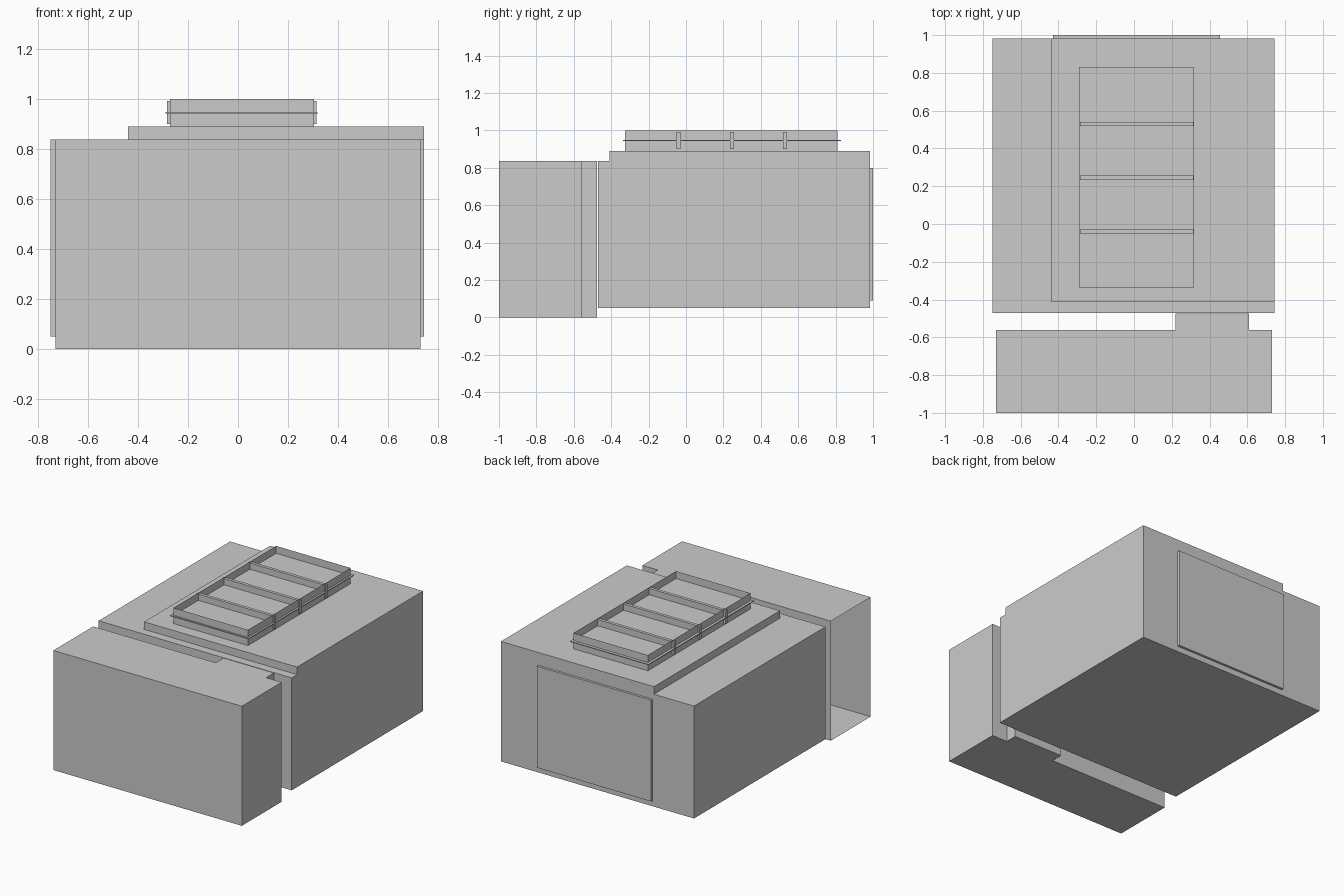
import bpy, bmesh

if "Cube" in bpy.data.objects:
    bpy.data.objects.remove(bpy.data.objects["Cube"])

glass = bpy.data.materials.new("pale_glass")
glass.diffuse_color = (0.9, 0.9, 0.9, 1)
glass.use_nodes = True
glass.node_tree.nodes["Principled BSDF"].inputs["Base Color"].default_value = glass.diffuse_color


def finish(name, bm, mat=None):
    me = bpy.data.meshes.new(name)
    bm.to_mesh(me)
    bm.free()
    ob = bpy.data.objects.new(name, me)
    bpy.context.collection.objects.link(ob)
    if mat:
        me.materials.append(mat)
    return ob


def extrude_outline(name, pts, z0, z1, mat=None, open_dirs=()):
    """Extrude a plan outline; drop faces looking along open_dirs."""
    bm = bmesh.new()
    base = bm.faces.new([bm.verts.new((x, y, z0)) for x, y in pts])
    top = bmesh.ops.extrude_face_region(bm, geom=[base], use_keep_orig=True)
    for v in top["geom"]:
        if isinstance(v, bmesh.types.BMVert):
            v.co.z = z1
    bmesh.ops.recalc_face_normals(bm, faces=bm.faces[:])
    bm.normal_update()
    gone = [f for f in bm.faces for d in open_dirs
            if f.normal.x * d[0] + f.normal.y * d[1] + f.normal.z * d[2] > 0.9]
    bmesh.ops.delete(bm, geom=gone, context='FACES')
    return finish(name, bm, mat)


def box(name, x0, x1, y0, y1, z0, z1, mat=None, open_dirs=()):
    pts = [(x0, y0), (x1, y0), (x1, y1), (x0, y1)]
    return extrude_outline(name, pts, z0, z1, mat, open_dirs)


# Rear volume and the raised roof step on it
box("main_volume", -0.75, 0.745, -0.47, 0.983, 0.05, 0.837)
box("raised_roof", -0.44, 0.745, -0.41, 0.983, 0.837, 0.89, open_dirs=[(0, 0, -1)])

# Front volume with its connecting passage
front = [(-0.73, -1), (0.73, -1), (0.73, -0.56), (0.61, -0.56),
         (0.61, -0.475), (0.22, -0.475), (0.22, -0.56), (-0.73, -0.56)]
ob = extrude_outline("front_volume", front, 0, 0.837)

# The front volume is open on its left end
bm = bmesh.new()
bm.from_mesh(ob.data)
bm.faces.ensure_lookup_table()
end = [f for f in bm.faces if all(v.co.x < -0.72 for v in f.verts)]
bmesh.ops.delete(bm, geom=end, context='FACES_ONLY')
bm.to_mesh(ob.data)
bm.free()

# Large rear window
box("rear_window", -0.43, 0.455, 0.983, 1.0, 0.09, 0.80, glass)

# Skylight: thin upstand, glazing sheet and cross bars
box("skylight_upstand", -0.272, 0.305, -0.325, 0.81, 0.89, 1.0,
    open_dirs=[(0, 0, 1), (0, 0, -1)])
box("skylight_glass", -0.29, 0.318, -0.337, 0.83, 0.942, 0.948, glass)
for i, y in enumerate((-0.04, 0.245, 0.53)):
    box(f"skylight_bar_{i + 1}", -0.285, 0.314, y - 0.011, y + 0.011, 0.9, 0.992)
